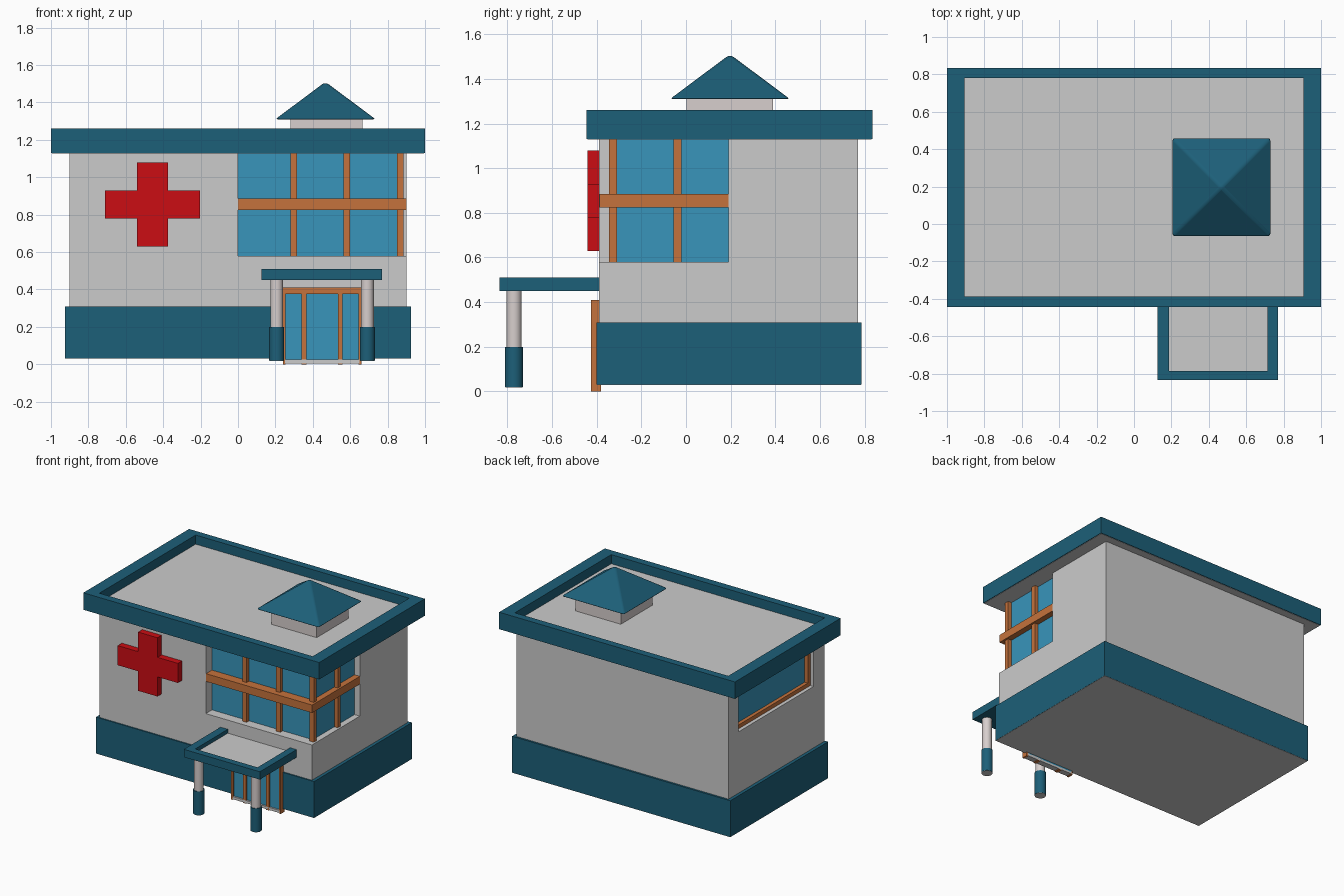
import bpy, bmesh, math

if "Cube" in bpy.data.objects:
    bpy.data.objects.remove(bpy.data.objects["Cube"])

def mat(name, rgb):
    m = bpy.data.materials.new(name)
    m.diffuse_color = (*rgb, 1)
    m.use_nodes = True
    m.node_tree.nodes["Principled BSDF"].inputs["Base Color"].default_value = m.diffuse_color
    return m

TEAL = mat("teal", (0.012, 0.115, 0.19))
ORANGE = mat("orange", (0.56, 0.17, 0.045))
GLASS = mat("glass", (0.04, 0.30, 0.50))
RED = mat("red", (0.60, 0.004, 0.007))
CREAM = mat("cream", (0.68, 0.62, 0.61))

def finish(name, bm, m):
    me = bpy.data.meshes.new(name)
    bmesh.ops.recalc_face_normals(bm, faces=bm.faces)
    bm.to_mesh(me)
    bm.free()
    ob = bpy.data.objects.new(name, me)
    bpy.context.collection.objects.link(ob)
    if m:
        me.materials.append(m)
    return ob

def box(name, x, y, z, m=None):
    bm = bmesh.new()
    bmesh.ops.create_cube(bm, size=1)
    for v in bm.verts:
        v.co = [r[0] if c < 0 else r[1] for c, r in zip(v.co, (x, y, z))]
    return finish(name, bm, m)

def prism(name, pts, axis, a, b, m):
    """Extrude a flat outline along y or z from a to b."""
    bm = bmesh.new()
    put = (lambda p: (p[0], a, p[1])) if axis == 'Y' else (lambda p: (p[0], p[1], a))
    f = bm.faces.new([bm.verts.new(put(p)) for p in pts])
    r = bmesh.ops.extrude_face_region(bm, geom=[f])
    for v in r["geom"]:
        if isinstance(v, bmesh.types.BMVert):
            v.co["XYZ".index(axis)] = b
    return finish(name, bm, m)

def cylinder(name, x, y, r, z0, z1, m):
    bpy.ops.mesh.primitive_cylinder_add(vertices=24, radius=r, depth=z1 - z0,
                                        location=(x, y, (z0 + z1) / 2))
    ob = bpy.context.object
    ob.name = name
    if m:
        ob.data.materials.append(m)
    bpy.ops.object.shade_smooth_by_angle()

def cut(ob, x, y, z):
    c = box("cutter", x, y, z)
    c.hide_render = True
    mod = ob.modifiers.new("cut", 'BOOLEAN')
    mod.operation, mod.object, mod.solver = 'DIFFERENCE', c, 'EXACT'
    bpy.context.view_layer.objects.active = ob
    bpy.ops.object.modifier_apply(modifier="cut")
    bpy.data.objects.remove(c)

# Walls with corner window and side window openings
walls = box("walls", (-.9, .9), (-.39, .77), (.04, 1.16))
cut(walls, (0, 1), (-.5, .19), (.58, 1.3))
cut(walls, (-1, -.83), (-.26, .65), (.78, 1.3))

# Plinth and its grey underside
box("plinth", (-.925, .925), (-.40, .785), (.032, .31), TEAL)
box("floor_plate", (-.924, .924), (-.399, .784), (.03, .04))

# Flat roof slab with parapet
box("roof_slab", (-.995, .995), (-.44, .83), (1.128, 1.19))
parapet = box("parapet", (-1, 1), (-.445, .835), (1.13, 1.26), TEAL)
cut(parapet, (-.905, .905), (-.387, .78), (1, 1.4))

# Corner window
box("corner_window_glass", (0, .855), (-.315, .19), (.58, 1.13), GLASS)
box("corner_window_front_bar", (0, .9), (-.387, -.31), (.825, .885), ORANGE)
box("corner_window_side_bar", (.85, .9), (-.31, .19), (.825, .885), ORANGE)
for x in (.28, .565, .85):
    box("front_window_post", (x, x + .035), (-.345, -.31), (.58, 1.13), ORANGE)
box("side_window_post", (.85, .885), (-.055, -.02), (.58, 1.13), ORANGE)

# Left side window with surrounding frame
box("left_window_glass", (-.845, -.83), (-.26, .65), (.78, 1.13), GLASS)
frame = box("left_window_frame", (-.872, -.83), (-.26, .65), (.78, 1.13), ORANGE)
cut(frame, (-1, 0), (-.23, .62), (.81, 1.10))

# Red cross sign
cx, cz, arm, lx, lz = -.457, .855, .082, .255, .225
half = [(arm, lz), (arm, arm - .007), (lx, arm - .007)]
mirrored = lambda sx, sz, p: [(cx + sx * a, cz + sz * b) for a, b in p]
outline = (mirrored(1, 1, half) + mirrored(1, -1, half[::-1]) +
           mirrored(-1, -1, half) + mirrored(-1, 1, half[::-1]))
prism("cross_sign", outline, 'Y', -.44, -.39, RED)

# Entrance canopy: slab with a three-sided rim, on two columns
box("canopy_slab", (.13, .765), (-.83, -.385), (.452, .48))
prism("canopy_rim", [(.125, -.39), (.125, -.835), (.77, -.835), (.77, -.39),
                     (.715, -.39), (.715, -.785), (.187, -.785), (.187, -.39)],
      'Z', .45, .51, TEAL)
box("canopy_soffit", (.126, .769), (-.834, -.39), (.45, .455), TEAL)
for x in (.207, .692):
    cylinder("column", x, -.77, .034, .19, .455, CREAM)
    cylinder("column_base", x, -.77, .04, .02, .2, TEAL)
    cylinder("column_foot", x, -.77, .039, .018, .03, None)

# Entrance door
box("door_glass", (.25, .65), (-.412, -.38), (.02, .39), GLASS)
box("door_head", (.24, .66), (-.425, -.38), (.375, .41), ORANGE)
box("door_sill", (.25, .65), (-.425, -.38), (.005, .025))
for x, w in ((.24, .015), (.34, .025), (.535, .025), (.645, .015)):
    box("door_post", (x, x + w), (-.425, -.38), (0, .38), ORANGE)

# Rooftop lantern with a softened pyramid roof
box("lantern_base", (.28, .665), (.003, .39), (1.18, 1.32), CREAM)
bpy.ops.mesh.primitive_cone_add(vertices=4, radius1=.268 * math.sqrt(2), radius2=0,
                                depth=.20, rotation=(0, 0, math.pi / 4),
                                location=(.4675, .197, 1.41))
roof = bpy.context.object
roof.name = "lantern_roof"
roof.data.materials.append(TEAL)
bev = roof.modifiers.new("soften", 'BEVEL')
bev.width, bev.segments = .012, 3
bpy.ops.object.shade_smooth_by_angle(angle=math.radians(30))
